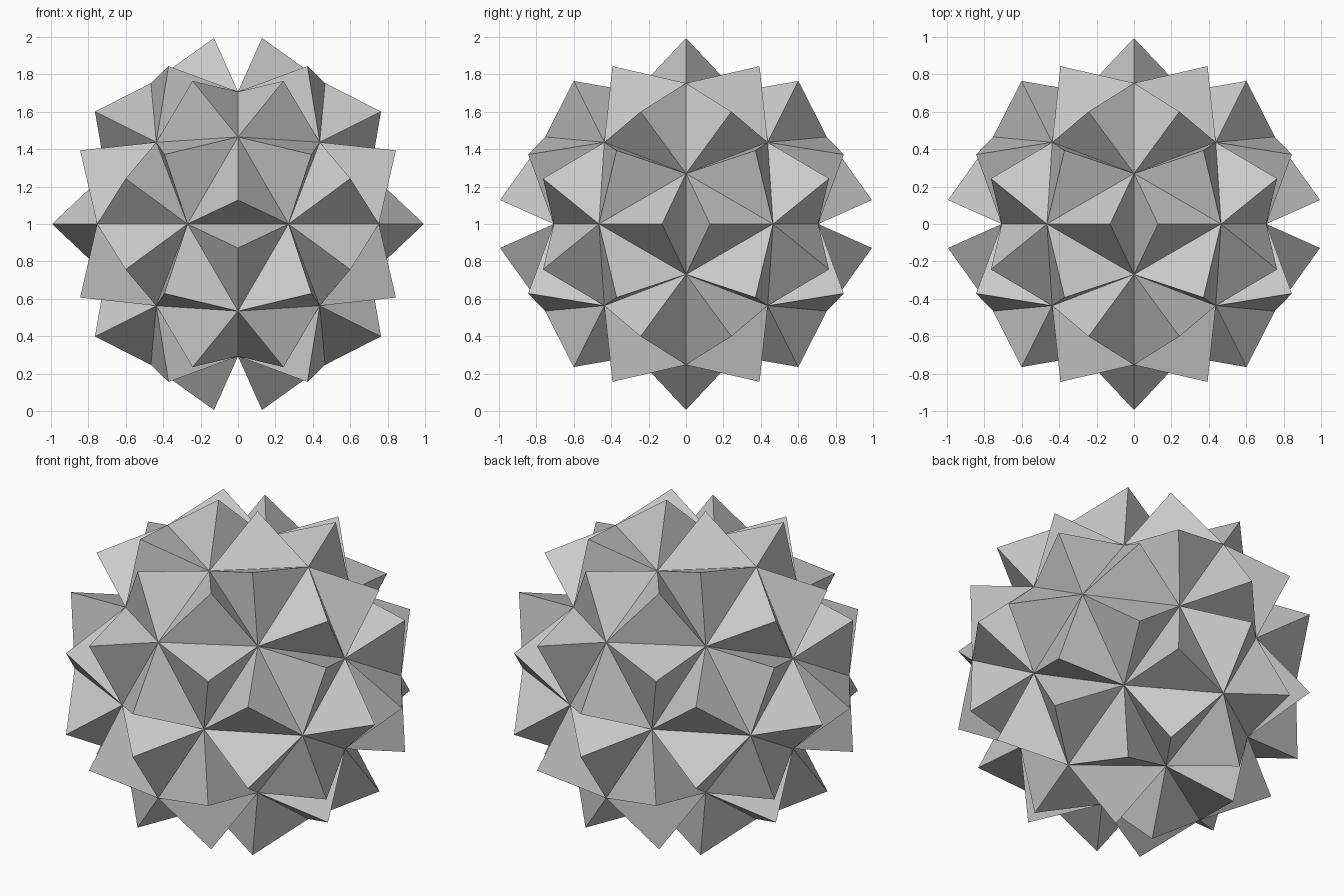
import bpy, bmesh
from math import sqrt

if "Cube" in bpy.data.objects:
    bpy.data.objects.remove(bpy.data.objects["Cube"])

PHI = (1 + sqrt(5)) / 2
EDGE = 0.54            # all base triangles are equilateral
K = EDGE * PHI / 2     # half side of the cube inside the dodecahedron
SPIKE = 0.273          # height of each small pyramid

bm = bmesh.new()

# Dodecahedron core
S = (-1, 1)
points = [(x, y, z) for x in S for y in S for z in S]
for a in S:
    for b in S:
        p, q = a / PHI, b * PHI
        points += [(p, q, 0), (0, p, q), (q, 0, p)]
for x, y, z in points:
    bm.verts.new((x * K, y * K, z * K))
bmesh.ops.convex_hull(bm, input=bm.verts[:])
bmesh.ops.dissolve_limit(bm, angle_limit=0.1, verts=bm.verts[:], edges=bm.edges[:])
bmesh.ops.recalc_face_normals(bm, faces=bm.faces[:])

# Raise every pentagon into five equilateral triangles, then spike each triangle
for height in (EDGE * sqrt((5 - sqrt(5)) / 10), SPIKE):
    bmesh.ops.poke(bm, faces=bm.faces[:], offset=height, center_mode='MEAN')
    bm.normal_update()

bmesh.ops.recalc_face_normals(bm, faces=bm.faces[:])
bmesh.ops.translate(bm, verts=bm.verts[:], vec=(0, 0, 1))

mesh = bpy.data.meshes.new("spiked_polyhedron")
bm.to_mesh(mesh)
bm.free()
obj = bpy.data.objects.new("spiked_polyhedron", mesh)
bpy.context.collection.objects.link(obj)
